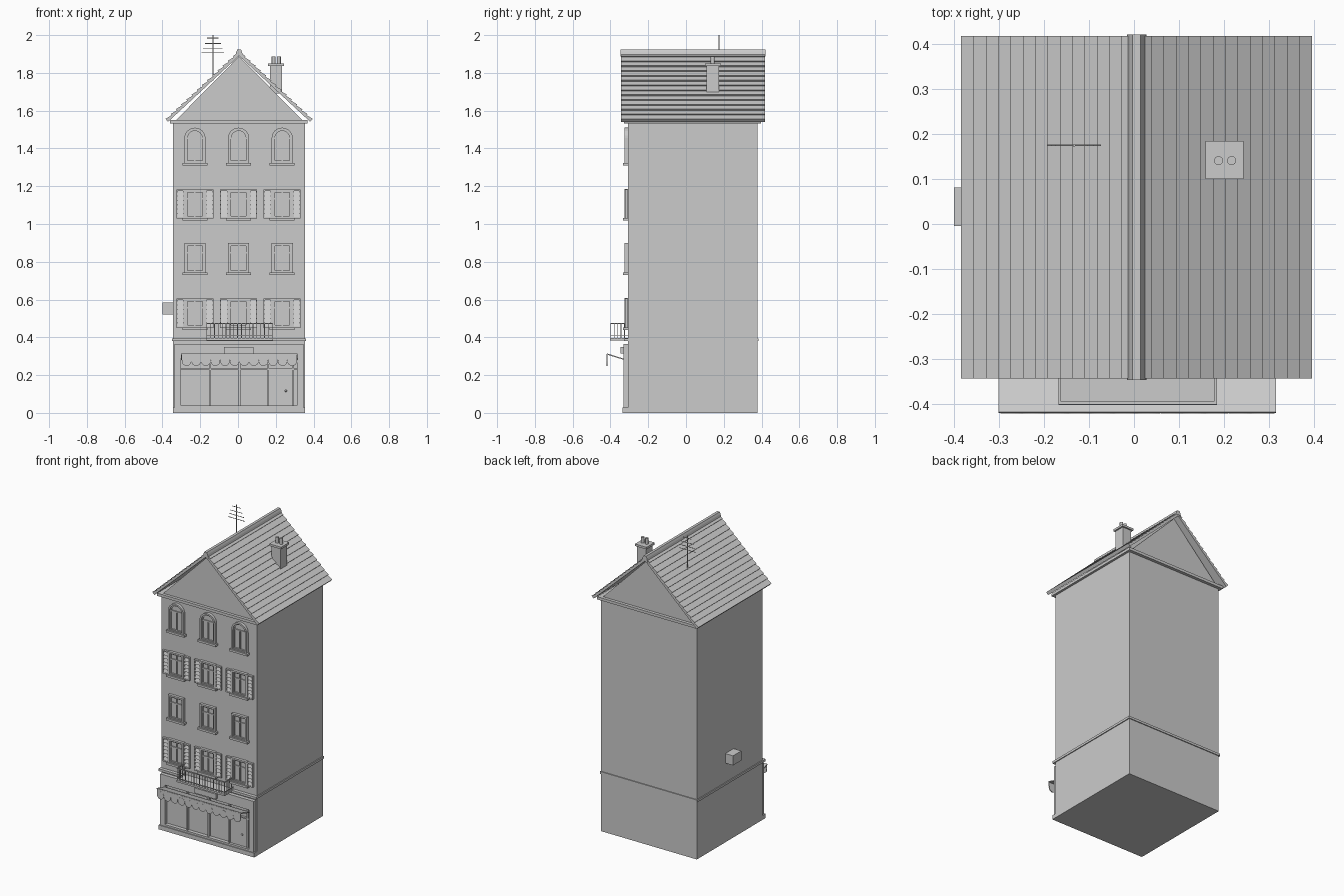
import bpy, bmesh, math
from mathutils import Matrix, Vector

if "Cube" in bpy.data.objects:
    bpy.data.objects.remove(bpy.data.objects["Cube"])

CX = 0.006          # building axis
WALL = -0.307       # front wall plane
L, R, BACK = -0.344, 0.354, 0.378


def prism(bm, pts, a, b, axis='y'):
    """Extrude a 2D outline: (x,z) along y, or (y,z) along x."""
    def co(p, d):
        return (p[0], d, p[1]) if axis == 'y' else (d, p[0], p[1])
    v0 = [bm.verts.new(co(p, a)) for p in pts]
    v1 = [bm.verts.new(co(p, b)) for p in pts]
    n = len(pts)
    bm.faces.new(v0)
    bm.faces.new(v1[::-1])
    for i in range(n):
        j = (i + 1) % n
        bm.faces.new((v0[j], v0[i], v1[i], v1[j]))


def box(bm, x0, x1, y0, y1, z0, z1):
    prism(bm, [(x0, z0), (x1, z0), (x1, z1), (x0, z1)], y0, y1)


def ring(bm, outer, inner, y0, y1):
    """Frame between two matching (x,z) outlines."""
    loops = [[bm.verts.new((x, y, z)) for x, z in o]
             for o, y in ((outer, y0), (inner, y0), (inner, y1), (outer, y1))]
    n = len(outer)
    for k in range(4):
        a, b = loops[k], loops[(k + 1) % 4]
        for i in range(n):
            j = (i + 1) % n
            bm.faces.new((a[i], a[j], b[j], b[i]))


def rod(bm, p, q, r, sides=8):
    p, q = Vector(p), Vector(q)
    d = q - p
    m = Matrix.Translation((p + q) / 2) @ d.to_track_quat('Z', 'Y').to_matrix().to_4x4()
    bmesh.ops.create_cone(bm, cap_ends=True, segments=sides, radius1=r, radius2=r,
                          depth=d.length, matrix=m)


def finish(bm, name):
    bmesh.ops.recalc_face_normals(bm, faces=bm.faces[:])
    me = bpy.data.meshes.new(name)
    bm.to_mesh(me)
    bm.free()
    ob = bpy.data.objects.new(name, me)
    bpy.context.collection.objects.link(ob)
    return ob


def rect(x, w, z0, z1):
    return [(x - w, z0), (x + w, z0), (x + w, z1), (x - w, z1)]


def arch(x, w, z0, spring):
    pts = [(x - w, z0), (x + w, z0)]
    return pts + [(x + w * math.cos(t * math.pi / 12), spring + w * math.sin(t * math.pi / 12))
                  for t in range(13)]


# main walls
bm = bmesh.new()
box(bm, L, R, WALL, BACK, 0, 1.536)
finish(bm, "walls")

# belt course and top cornice
bm = bmesh.new()
box(bm, L - 0.006, R + 0.006, WALL - 0.022, BACK + 0.006, 0.38, 0.395)
finish(bm, "belt_course")
bm = bmesh.new()
box(bm, L - 0.015, R + 0.015, WALL - 0.022, BACK + 0.02, 1.532, 1.55)
finish(bm, "cornice")

# gable attic
bm = bmesh.new()
prism(bm, [(CX - 0.335, 1.549), (CX + 0.335, 1.549), (CX, 1.888)], WALL - 0.003, BACK)
finish(bm, "attic_gable")

# lapped roof slopes, 14 courses each
for side, name in ((-1, "roof_left"), (1, "roof_right")):
    bm = bmesh.new()
    eave, top = Vector((CX + side * 0.384, 1.55)), Vector((CX, 1.908))
    slope = top - eave
    nrm = Vector((side * slope.y, abs(slope.x))).normalized()
    pts = []
    for i in range(14):
        pts.append(eave + slope * (i / 14) + nrm * 0.009)
        pts.append(eave + slope * ((i + 1) / 14) + nrm * 0.001)
    pts += [top - Vector((0, 0.018)), eave - nrm * 0.012]
    prism(bm, [tuple(p) for p in pts], -0.344, 0.418)
    finish(bm, name)

# ridge cap
bm = bmesh.new()
prism(bm, [(CX - 0.022, 1.886), (CX, 1.9), (CX + 0.022, 1.886), (CX + 0.015, 1.912),
           (CX + 0.009, 1.925), (CX - 0.009, 1.925), (CX - 0.015, 1.912)], -0.347, 0.421)
finish(bm, "ridge_cap")

# chimney with cap and two pots
bm = bmesh.new()
box(bm, 0.169, 0.234, 0.108, 0.175, 1.69, 1.838)
box(bm, 0.159, 0.244, 0.1, 0.184, 1.836, 1.85)
finish(bm, "chimney")
bm = bmesh.new()
for x in (0.188, 0.217):
    rod(bm, (x, 0.141, 1.848), (x, 0.141, 1.888), 0.01, 16)
finish(bm, "chimney_pots")

# aerial
bm = bmesh.new()
rod(bm, (-0.133, 0.175, 1.76), (-0.133, 0.175, 2.0), 0.003)
for z, w in ((1.985, 0.03), (1.955, 0.043), (1.93, 0.052), (1.907, 0.06)):
    rod(bm, (-0.133 - w, 0.175, z), (-0.133 + w, 0.175, z), 0.002)
finish(bm, "aerial")

# wall unit on the left side
bm = bmesh.new()
box(bm, -0.4, L + 0.002, -0.005, 0.081, 0.522, 0.585)
finish(bm, "wall_unit")

# windows: (bottom, top, shutters, arched)
rows = ((0.447, 0.608, True, False), (0.738, 0.9, False, False),
        (1.026, 1.185, True, False), (1.318, 1.51, False, True))
for r, (z0, z1, shut, arched) in enumerate(rows):
    for c in range(3):
        x, w, t = CX - 0.003 + (c - 1) * 0.231, 0.056, 0.011
        tag = f"{r + 1}_{c + 1}"
        bm = bmesh.new()
        if arched:
            zt = z1 - w
            outer, mid, inner = (arch(x, w - k, z0 + k, zt) for k in (0, t, t + 0.006))
        else:
            zt = z0 + (z1 - z0) * 0.68
            outer, mid, inner = (rect(x, w - k, z0 + k, z1 - k) for k in (0, t, t + 0.006))
        # surround, sash, glazing bars, sill
        ring(bm, outer, mid, WALL - 0.018, WALL + 0.002)
        ring(bm, mid, inner, WALL - 0.011, WALL + 0.002)
        box(bm, x - 0.004, x + 0.004, WALL - 0.01, WALL, z0 + t, (zt if arched else z1 - t))
        box(bm, x - w + t, x + w - t, WALL - 0.009, WALL, zt - 0.004, zt + 0.004)
        box(bm, x - 0.066, x + 0.066, WALL - 0.026, WALL, z0 - 0.008, z0 + 0.006)
        finish(bm, "window_" + tag)
        bm = bmesh.new()
        prism(bm, inner, WALL - 0.003, WALL + 0.002)
        finish(bm, "glass_" + tag)
        # louvred shutters
        if shut:
            bm = bmesh.new()
            for s in (-1, 1):
                sx, hw = x + s * 0.077, 0.021
                a, b = rect(sx, hw, z0 + 0.002, z1 - 0.003), rect(sx, hw - 0.006, z0 + 0.01, z1 - 0.011)
                ring(bm, a, b, WALL - 0.016, WALL - 0.002)
                n = 6
                step = (z1 - z0 - 0.021) / n
                for i in range(n):
                    zb = z0 + 0.01 + i * step
                    prism(bm, [(WALL - 0.014, zb), (WALL - 0.003, zb), (WALL - 0.003, zb + step),
                               (WALL - 0.006, zb + step)], sx - hw + 0.005, sx + hw - 0.005, 'x')
            finish(bm, "shutters_" + tag)

# balcony slab and railing
bm = bmesh.new()
box(bm, -0.168, 0.184, -0.402, WALL, 0.384, 0.396)
finish(bm, "balcony_floor")
bm = bmesh.new()
bx0, bx1, by = -0.165, 0.181, -0.398
for z, h in ((0.474, 0.003), (0.408, 0.002)):
    box(bm, bx0 - h, bx1 + h, by - h, by + h, z - h, z + h)
    for x in (bx0, bx1):
        box(bm, x - h, x + h, by + h, WALL, z - h, z + h)
for i in range(18):
    x = bx0 + (bx1 - bx0) * i / 17
    rod(bm, (x, by, 0.394), (x, by, 0.474), 0.0022, 6)
for x in (bx0, bx1):
    for i in range(1, 5):
        y = by + 0.091 * i / 5
        rod(bm, (x, y, 0.394), (x, y, 0.474), 0.0022, 6)
finish(bm, "balcony_railing")

# shopfront surround, plinth, posts
bm = bmesh.new()
ring(bm, [(L + 0.008, 0.026), (R - 0.008, 0.026), (R - 0.008, 0.365), (L + 0.008, 0.365)],
     [(-0.302, 0.04), (0.312, 0.04), (0.312, 0.3), (-0.302, 0.3)], -0.331, WALL + 0.002)
finish(bm, "shopfront_surround")
bm = bmesh.new()
box(bm, L, R, -0.337, WALL + 0.002, 0, 0.028)
finish(bm, "shopfront_plinth")
bm = bmesh.new()
for x in (-0.147, 0.008, 0.16, 0.292):
    box(bm, x - 0.005, x + 0.005, -0.322, WALL, 0.038, 0.302)
box(bm, -0.303, 0.313, -0.321, WALL, 0.228, 0.236)
finish(bm, "shopfront_posts")

# shop door and knob
bm = bmesh.new()
box(bm, 0.165, 0.287, -0.314, WALL, 0.038, 0.229)
finish(bm, "shop_door")
bm = bmesh.new()
bmesh.ops.create_uvsphere(bm, u_segments=12, v_segments=8, radius=0.006,
                          matrix=Matrix.Translation((0.253, -0.319, 0.117)))
finish(bm, "door_knob")

# plain sign board
bm = bmesh.new()
box(bm, -0.075, 0.082, -0.346, -0.33, 0.314, 0.348)
finish(bm, "sign_board")

# awning canopy with scalloped valance
bm = bmesh.new()
prism(bm, [(-0.33, 0.281), (-0.33, 0.287), (-0.418, 0.315), (-0.42, 0.309)], -0.301, 0.316, 'x')
finish(bm, "awning_canopy")
bm = bmesh.new()
for i in range(12):
    x = 0.0075 + (i - 5.5) * 0.0508
    rod(bm, (x, -0.421, 0.274), (x, -0.416, 0.274), 0.0253, 20)
box(bm, -0.298, 0.313, -0.4205, -0.4165, 0.28, 0.312)
finish(bm, "awning_valance")
